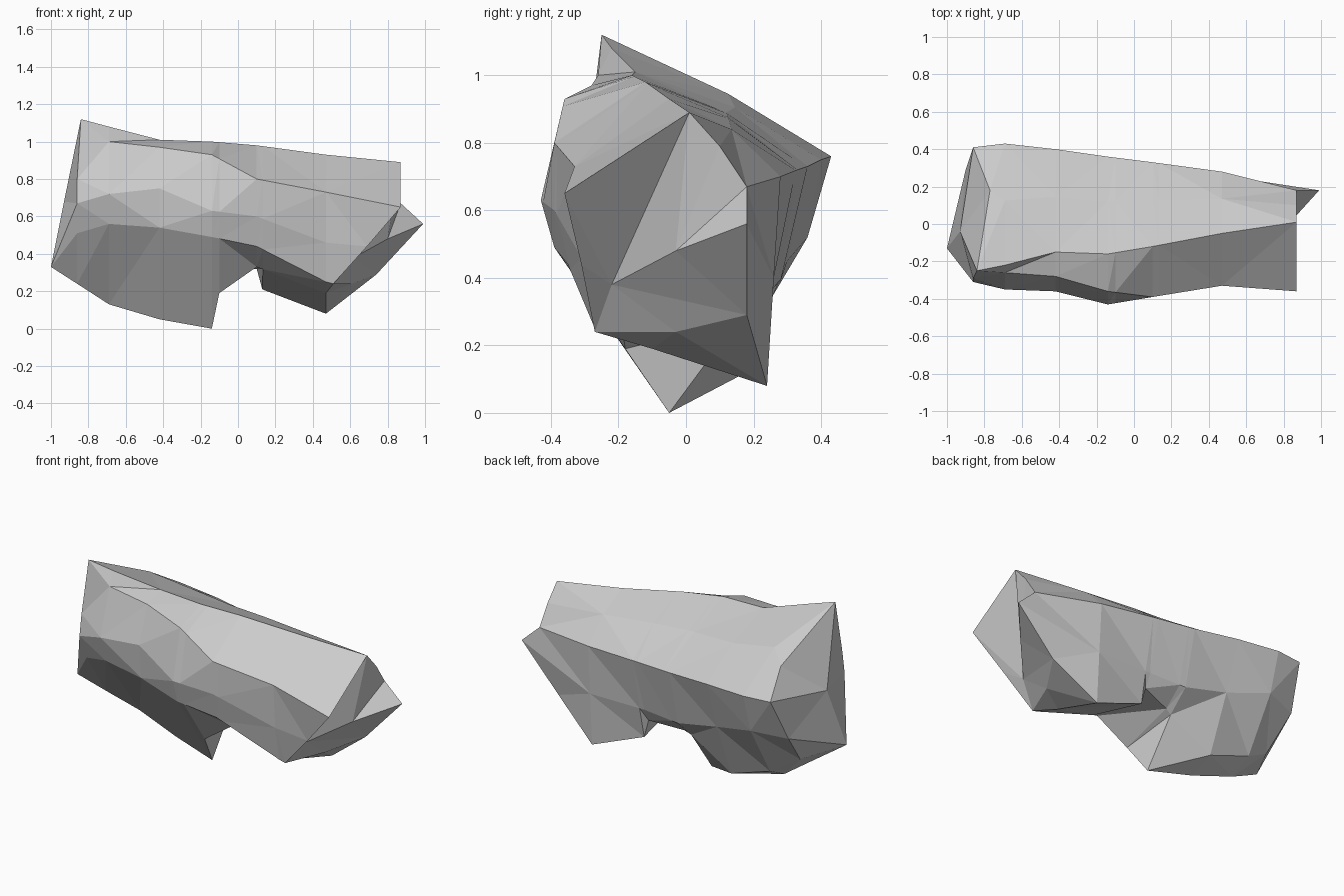
import bpy, bmesh
from mathutils import Vector

if "Cube" in bpy.data.objects:
    bpy.data.objects.remove(bpy.data.objects["Cube"])

# Cross-sections along x; each runs: top ridge, back ridge, back low,
# underside back, underside front, front low, front middle, front upper (y, z, optional x)
left_sections = [
    (-0.86, [(-.25, 1.12, -.84), (.41, .76), (.29, .50, -.90), (.12, .30), (-.06, .24), (-.24, .51), (-.31, .67), (-.29, .80)]),
    (-0.69, [(-.22, 1.08), (.43, .76), (.36, .52), (.17, .20), (.03, .13), (-.30, .56), (-.35, .72), (-.26, 1.0)]),
    (-0.42, [(-.15, 1.01), (.40, .75), (.30, .45), (.16, .11), (0, .05), (-.34, .54), (-.36, .75), (-.28, .97)]),
    (-0.14, [(-.16, 1.0), (.36, .73), (.28, .39), (.15, .27), (-.05, 0), (-.39, .49), (-.43, .63), (-.36, .93)]),
]
right_sections = [
    (0.10, [(-.12, .98), (.33, .72), (.26, .40), (.22, .32), (-.20, .33), (-.35, .44), (-.39, .60), (-.39, .80)]),
    (0.47, [(-.05, .93), (.28, .70), (.26, .40), (.24, .08), (-.10, .19), (-.27, .25), (-.31, .46), (-.33, .73)]),
]


def to_ring(section):
    x, pts = section
    ring = [Vector((p[2] if len(p) > 2 else x, p[0], p[1])) for p in pts]
    # slight swell in the middle of the sloping top
    ring.insert(1, (ring[0] + ring[1]) / 2 + Vector((0, .02, .025)))
    return ring


def step_ring(a, b, t, changes):
    """Extra section between two others with a few points moved."""
    ring = [p.lerp(q, t) for p, q in zip(a, b)]
    for i, p in changes.items():
        ring[i] = Vector(p)
    return ring


left = [to_ring(s) for s in left_sections]
right = [to_ring(s) for s in right_sections]
left[0][1] = Vector((-.77, .18, .87))     # bite in the left top edge

# Steep sides of the notch in the underside
notch_left = step_ring(left[-1], right[0], 0.17, {4: (-.10, .16, .29), 5: (-.10, -.18, .19)})
notch_right = step_ring(right[0], right[1], 0.09, {4: (.13, .22, .21)})

# Slanted right-hand end section
end = [Vector(p) for p in (
    (.87, .01, .89), (.87, .10, .79), (.87, .18, .67), (.99, .18, .56), (.74, .18, .29),
    (.61, -.03, .24), (.51, -.27, .24), (.69, -.31, .44), (.87, -.36, .65))]
rings = left + [notch_left, right[0], notch_right, right[1], end]

# Skin the sections
bm = bmesh.new()
loops = [[bm.verts.new(p) for p in ring] for ring in rings]
n = len(end)
for a, b in zip(loops, loops[1:]):
    for i in range(n):
        j = (i + 1) % n
        bm.faces.new((a[i], a[j], b[j], b[i]))


def fan(tip, edge):
    for p, q in zip(edge, edge[1:]):
        bm.faces.new((tip, p, q))


# Left end: low pointed tip and a side bulge above it
L = loops[0]
tip, bulge = bm.verts.new((-1, -.13, .33)), bm.verts.new((-.93, -.04, .68))
fan(tip, L[3:8] + [bulge, L[3]])
fan(bulge, [L[7], L[8]] + L[0:4])

# Right end: folded face with two inner corners
R = loops[-1]
inner, crease = bm.verts.new((.80, -.03, .48)), bm.verts.new((.62, -.22, .38))
fan(inner, R[0:5])
fan(crease, [inner] + R[4:9] + [R[0], inner])

bmesh.ops.triangulate(bm, faces=bm.faces[:], quad_method='SHORT_EDGE')
bmesh.ops.recalc_face_normals(bm, faces=bm.faces[:])

mesh = bpy.data.meshes.new("rock")
bm.to_mesh(mesh)
bm.free()
rock = bpy.data.objects.new("rock", mesh)
bpy.context.collection.objects.link(rock)
